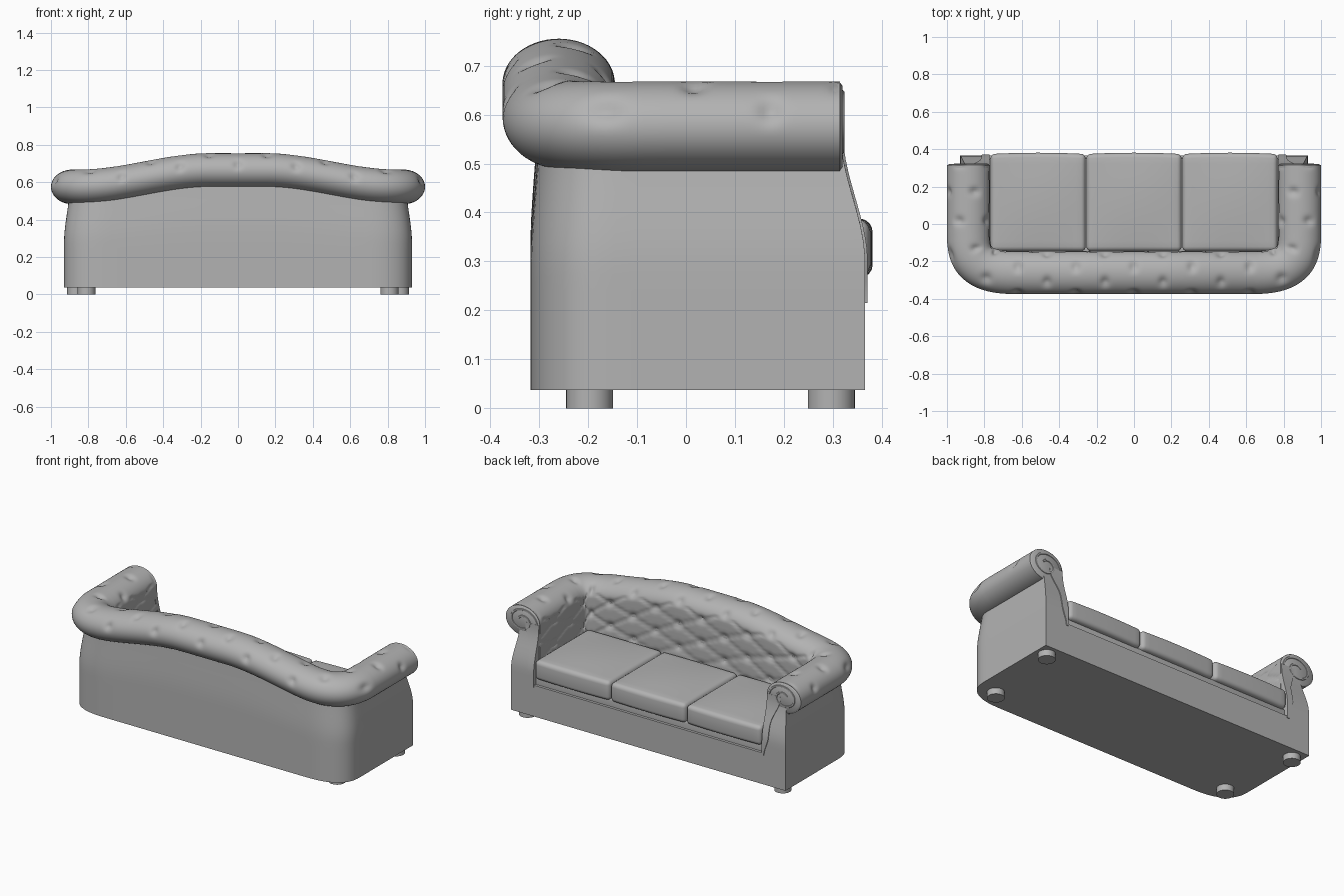
import bpy, bmesh, math
from mathutils import Vector

if "Cube" in bpy.data.objects:
    bpy.data.objects.remove(bpy.data.objects["Cube"])

grey = bpy.data.materials.new("grey_upholstery")
grey.use_nodes = True
COLOUR = (0.45, 0.45, 0.45, 1)
grey.diffuse_color = COLOUR
grey.node_tree.nodes["Principled BSDF"].inputs["Base Color"].default_value = COLOUR


def finish(name, bm, angle=40):
    bmesh.ops.recalc_face_normals(bm, faces=bm.faces)
    mesh = bpy.data.meshes.new(name)
    bm.to_mesh(mesh)
    bm.free()
    obj = bpy.data.objects.new(name, mesh)
    bpy.context.collection.objects.link(obj)
    mesh.materials.append(grey)
    bpy.ops.object.select_all(action='DESELECT')
    obj.select_set(True)
    bpy.context.view_layer.objects.active = obj
    bpy.ops.object.shade_smooth_by_angle(angle=math.radians(angle))
    return obj


def loft(name, rows, closed=False, caps=True, angle=40):
    """Skin a list of point rows; cap the first and last rows."""
    bm = bmesh.new()
    rings = [[bm.verts.new(p) for p in row] for row in rows]
    n = len(rings[0])
    for a, b in zip(rings, rings[1:]):
        for i in range(n if closed else n - 1):
            j = (i + 1) % n
            bm.faces.new((a[i], a[j], b[j], b[i]))
    if caps:
        bm.faces.new(rings[0])
        bm.faces.new(rings[-1])
    return finish(name, bm, angle)


def box(name, lo, hi, bevel=0.0, dome=0.0):
    """Bevelled box with an optional pillow bulge on top and front."""
    lo, hi = Vector(lo), Vector(hi)
    mid, half = (lo + hi) / 2, (hi - lo) / 2
    bm = bmesh.new()
    bmesh.ops.create_cube(bm, size=2)
    if bevel:
        for v in bm.verts:
            v.co = Vector(v.co[i] * half[i] for i in range(3))
        bmesh.ops.bevel(bm, geom=bm.edges[:], offset=bevel, segments=4,
                        profile=0.5, affect='EDGES')
        for v in bm.verts:
            v.co = Vector(v.co[i] / half[i] for i in range(3))
    if dome:
        for axis in (0, 1):
            for k in range(-4, 5):
                normal = Vector((0, 0, 0))
                normal[axis] = 1
                bmesh.ops.bisect_plane(bm, geom=bm.verts[:] + bm.edges[:] + bm.faces[:],
                                       plane_co=normal * k / 5, plane_no=normal)
    for v in bm.verts:
        u, w, h = v.co
        lift = dome * (1 - u * u) * (1 - w * w) if h > 0.5 else 0
        push = dome * 0.5 * (1 - u * u) if w > 0.9 else 0
        v.co = mid + Vector((u * half.x, w * half.y + push, h * half.z + lift))
    return finish(name, bm)


def smooth(t):
    t = min(1, max(0, t))
    return t * t * (3 - 2 * t)


def roll_z(x):
    return 0.575 + 0.0875 * smooth((0.85 - abs(x)) / 0.7)


def front_y(z):
    return 0.366 - 0.05 * smooth((z - 0.30) / 0.26)


def u_path(x, y_front, y_back, rx, ry, power, steps=16):
    """Plan path from the +x arm front, round the back, to the -x arm front."""
    half = [(x, y_front + (y_back + ry - y_front) * i / 12) for i in range(12)]
    for i in range(steps + 1):
        a = math.pi / 2 * i / steps
        half.append((x - rx + rx * math.cos(a) ** (2 / power),
                     y_back + ry - ry * math.sin(a) ** (2 / power)))
    half += [((x - rx) * (1 - i / 12), y_back) for i in range(1, 13)]
    return half + [(-px, py) for px, py in reversed(half[:-1])]


def resample(points, count):
    pts = [Vector(p) for p in points]
    lens = [0]
    for a, b in zip(pts, pts[1:]):
        lens.append(lens[-1] + (b - a).length)
    out, k = [], 0
    for i in range(count + 1):
        d = lens[-1] * i / count
        while k < len(pts) - 2 and lens[k + 1] < d:
            k += 1
        out.append((pts[k].lerp(pts[k + 1], (d - lens[k]) / (lens[k + 1] - lens[k])),
                    d - lens[-1] / 2))
    return out


# Tufted shell: inner back and arm padding continuing into the rolled top
PITCH, RW, RH, SEAT = 0.31, 0.115, 0.0925, 0.33


def tuft(s, r):
    """Depth of the button dimples and diamond creases at (length, row)."""
    if r > 3.5:
        return 0
    row = round(r)
    off = 0.5 * ((row + 1) % 2)
    col = s / PITCH - off
    ds, dr = (col - round(col)) * PITCH, (r - row) * 0.07
    dimple = 0.014 * math.exp(-(ds * ds + dr * dr) / 0.0005)
    a, b = s / PITCH + (r + 1) / 2, s / PITCH - (r + 1) / 2
    near = min(abs(a - round(a)), abs(b - round(b)))
    return dimple + (0.007 * math.exp(-(near / 0.07) ** 2) if r < -0.3 else 0)


path = resample(u_path(0.885, 0.315, -0.26, 0.285, 0.21, 3), 300)
rows = []
for i, (p, s) in enumerate(path):
    ahead, behind = path[min(i + 1, 300)][0], path[max(i - 1, 0)][0]
    t = (ahead - behind).normalized()
    out = Vector((-t.y, t.x))
    zc = roll_z(p.x)
    row = []
    for k in range(20):
        z = SEAT + (zc - SEAT) * k / 20
        q = p + out * (-RW + tuft(s, -0.7 - (zc - z) / 0.07) * -1 * -1)
        row.append((q.x, q.y, z))
    for k in range(51):
        deg = 180 - 320 * k / 50
        a = math.radians(deg)
        shrink = tuft(s, (150 - deg) / 43) if 0 < i < 300 else 0
        q = p + out * (RW - shrink) * math.cos(a)
        row.append((q.x, q.y, zc + (RH - shrink) * math.sin(a)))
    rows.append(row)
loft("tufted_back_and_arms", rows, angle=60)

# Outer body: U-shaped wall with rounded rear corners, tapering under the roll
levels = []
for k in range(17):
    t = k / 16
    z = 0.037 + 0.538 * t
    taper = smooth((z - 0.28) / 0.3)
    fy = front_y(z)
    outer = u_path(0.93 - 0.03 * taper, fy, -0.318 + 0.018 * taper, 0.25, 0.17, 2.5)
    inner = [(-0.775, fy), (-0.775, -0.16), (0.775, -0.16), (0.775, fy)]
    levels.append([(x, y, 0.037 + (roll_z(x) - 0.037) * t) for x, y in outer + inner])
loft("outer_body", levels, closed=True)

# Seat base and front rail
box("seat_base", (-0.776, -0.17, 0.037), (0.776, 0.366, 0.228))
box("seat_deck", (-0.776, -0.17, 0.2), (0.776, 0.35, 0.275), bevel=0.01)

# Three seat cushions
for i, name in enumerate(("right", "middle", "left")):
    x = (i - 1) * 0.513
    box(name + "_seat_cushion", (x - 0.254, -0.145, 0.268), (x + 0.254, 0.374, 0.385),
        bevel=0.024, dome=0.014)

# Scrolled arm fronts and feet, mirrored on both sides
for side, word in ((1, "left"), (-1, "right")):
    # Tapered strip rising up the inner edge of the arm
    strip = []
    for k in range(17):
        z = 0.215 + 0.36 * k / 16
        y = front_y(z)
        edge = 0.785 + 0.03 * smooth((z - 0.215) / 0.12) + 0.05 * smooth((z - 0.4) / 0.17)
        strip.append([(side * x, yy, z) for x, yy in
                      ((0.773, y - 0.02), (0.773, y + 0.005), (edge, y + 0.005), (edge, y - 0.02))])
    loft(word + "_arm_front_strip", strip, closed=True)

    # Disc closing the end of the rolled arm
    disc = []
    for y, f in ((0.30, 0.97), (0.315, 0.97), (0.320, 0.9)):
        disc.append([(side * (0.885 + RW * f * math.cos(a)), y, 0.575 + RH * f * math.sin(a))
                     for a in (math.tau * i / 40 for i in range(40))])
    loft(word + "_arm_scroll_disc", disc, closed=True)

    # Raised spiral bead
    bead = []
    for k in range(61):
        a = math.pi - math.tau * 1.4 * k / 60
        f = 0.85 - 0.6 * k / 60
        cx, cz = 0.885 + RW * f * math.cos(a), 0.575 + RH * f * math.sin(a)
        ring = []
        for j in range(8):
            b = math.tau * j / 8
            r = 0.006 * math.cos(b)
            ring.append((side * (cx + r * math.cos(a)), 0.320 + 0.004 * math.sin(b),
                         cz + r * math.sin(a)))
        bead.append(ring)
    loft(word + "_arm_spiral", bead, closed=True)

    # Short round feet
    for end, x, y in (("front", 0.865, 0.297), ("rear", 0.81, -0.197)):
        bm = bmesh.new()
        bmesh.ops.create_cone(bm, cap_ends=True, segments=32, radius1=0.048,
                              radius2=0.048, depth=0.045)
        bmesh.ops.translate(bm, verts=bm.verts, vec=(side * x, y, 0.0225))
        finish(f"{word}_{end}_foot", bm)
